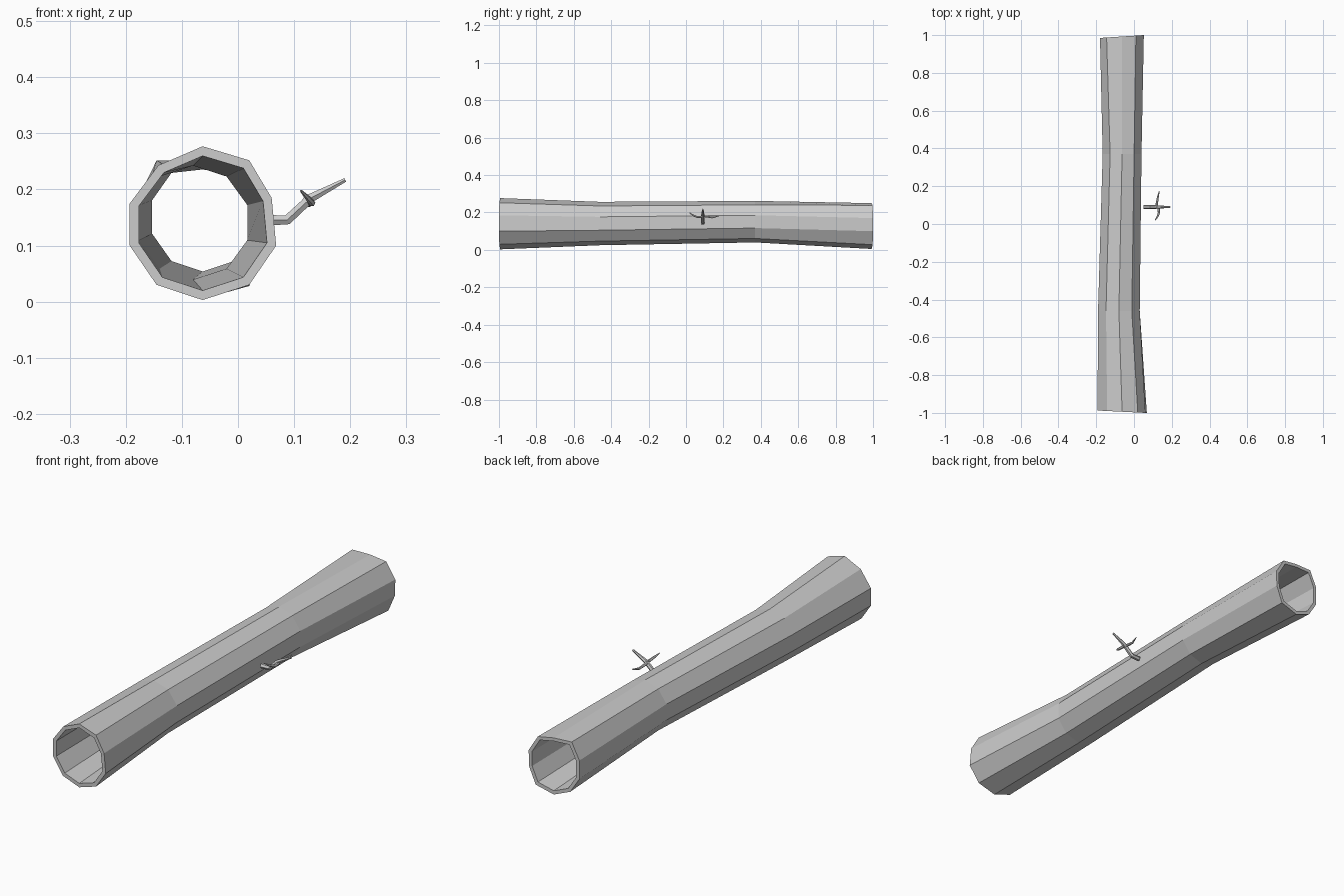
import bpy, bmesh, math
from mathutils import Vector

cube = bpy.data.objects.get("Cube")
if cube:
    bpy.data.objects.remove(cube, do_unlink=True)

SIDES = 10
WALL = 0.875  # inner wall relative to outer wall


def make_material(name, color):
    mat = bpy.data.materials.new(name)
    mat.use_nodes = True
    mat.diffuse_color = color
    mat.node_tree.nodes["Principled BSDF"].inputs["Base Color"].default_value = color
    return mat


def finish(bm, name, mat):
    bmesh.ops.recalc_face_normals(bm, faces=bm.faces)
    mesh = bpy.data.meshes.new(name)
    bm.to_mesh(mesh)
    bm.free()
    mesh.materials.append(mat)
    obj = bpy.data.objects.new(name, mesh)
    bpy.context.collection.objects.link(obj)
    return obj


def bridge(bm, a, b):
    n = len(a)
    for i in range(n):
        j = (i + 1) % n
        bm.faces.new((a[i], a[j], b[j], b[i]))


def round_section(cx, y, cz, rx, rz):
    turn = math.tau / SIDES
    return [Vector((cx + rx * math.sin(k * turn), y, cz + rz * math.cos(k * turn)))
            for k in range(SIDES)]


def end_section(profile, y, slant):
    # Sawn end whose cut leans slightly towards +x
    return [Vector((x, y + slant * (x + 0.18), z)) for x, z in profile]


grey = make_material("grey bark", (0.6, 0.6, 0.6, 1))

# Hollow trunk: irregular flared ends, narrower middle
front_profile = [(-.063, .277), (.02, .252), (.06, .185), (.068, .1), (.02, .03),
                 (-.063, .003), (-.145, .03), (-.193, .1), (-.193, .175), (-.142, .243)]
back_profile = [(-.063, .25), (.01, .238), (.052, .17), (.05, .1), (.02, .028),
                (-.063, .005), (-.138, .035), (-.18, .1), (-.18, .18), (-.145, .252)]
sections = [
    end_section(front_profile, -0.988, -0.05),
    round_section(-0.08, -0.46, 0.141, 0.116, 0.116),
    round_section(-0.063, 0.37, 0.151, 0.108, 0.111),
    end_section(back_profile, 0.985, 0.065),
]
bm = bmesh.new()
outer, inner = [], []
for section in sections:
    center = sum(section, Vector()) / SIDES
    outer.append([bm.verts.new(p) for p in section])
    inner.append([bm.verts.new(center + (p - center) * WALL) for p in section])
for wall in (outer, inner):
    for a, b in zip(wall, wall[1:]):
        bridge(bm, a, b)
for end in (0, -1):
    bridge(bm, outer[end], inner[end])
finish(bm, "hollow_trunk", grey)


def make_twig(name, path, radii, sides=6):
    bm = bmesh.new()
    pts = [Vector(p) for p in path]
    rings = []
    for i, p in enumerate(pts):
        tangent = (pts[min(i + 1, len(pts) - 1)] - pts[max(i - 1, 0)]).normalized()
        turn = tangent.to_track_quat('Z', 'Y')
        rings.append([bm.verts.new(p + turn @ Vector((
            radii[i] * math.cos(k * math.tau / sides),
            radii[i] * math.sin(k * math.tau / sides), 0))) for k in range(sides)])
    for a, b in zip(rings, rings[1:]):
        bridge(bm, a, b)
    bm.faces.new(rings[0])
    bm.faces.new(rings[-1])
    finish(bm, name, grey)


# Broken branch on the left side with two side shoots
make_twig("branch", [(.05, .09, .145), (.088, .09, .146), (.13, .09, .185), (.191, .09, .217)],
          [.011, .01, .009, .004])
make_twig("front_shoot", [(.13, .09, .177), (.132, .06, .176), (.125, .04, .184), (.112, .02, .198)],
          [.007, .006, .005, .002])
make_twig("back_shoot", [(.122, .085, .182), (.121, .11, .179), (.126, .14, .173), (.134, .175, .181)],
          [.007, .006, .005, .002])
